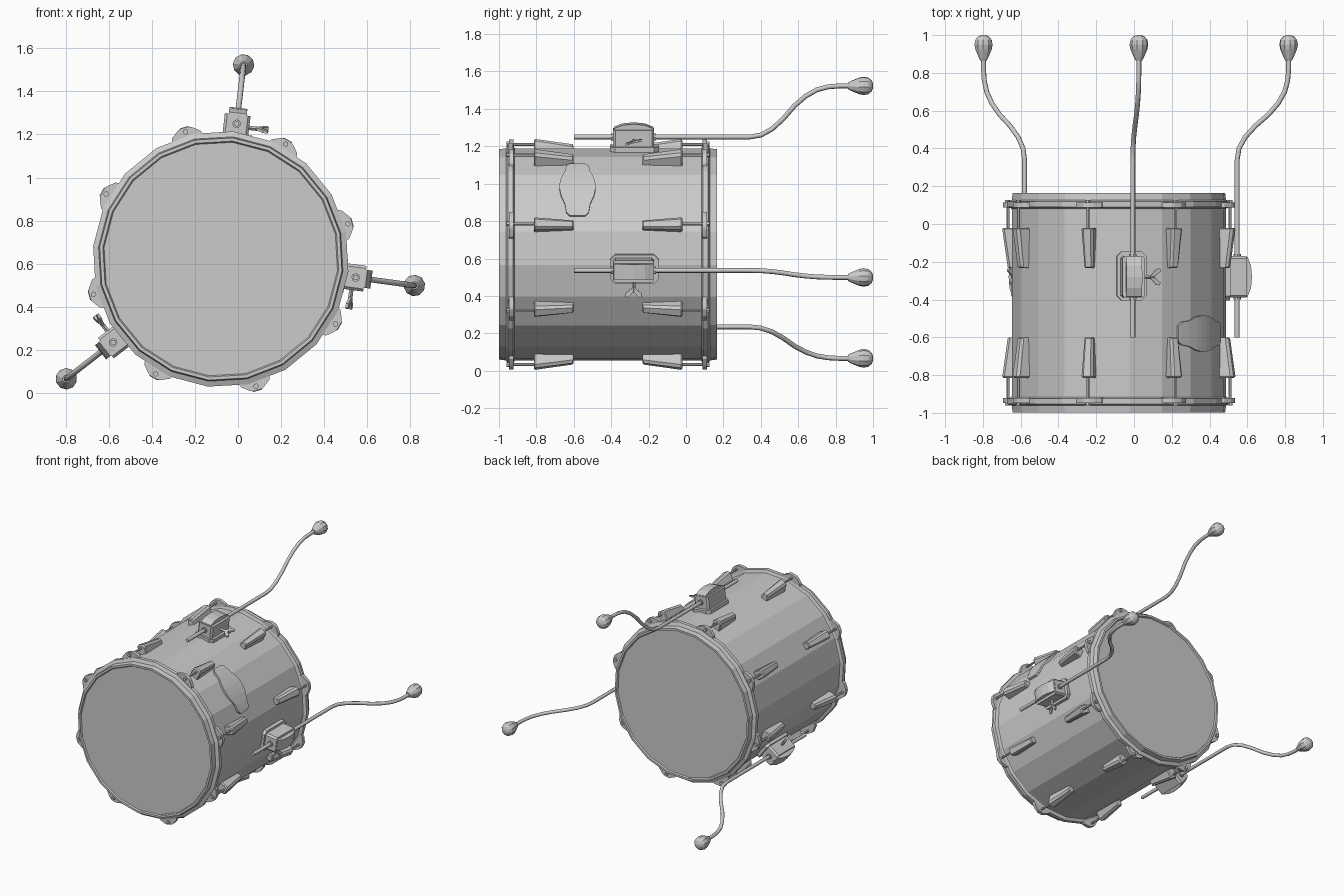
import bpy
from math import sin, cos, pi, radians
from mathutils import Matrix, Vector

cube = bpy.data.objects.get("Cube")
if cube:
    bpy.data.objects.remove(cube)

grey = bpy.data.materials.new("plain_grey")
grey.use_nodes = True
grey.diffuse_color = (0.6, 0.6, 0.6, 1)
grey.node_tree.nodes["Principled BSDF"].inputs["Base Color"].default_value = (0.6, 0.6, 0.6, 1)

CENTRE = Matrix.Translation((-0.08, 0, 0.622))
MID = -0.417          # middle of the drum along y
SIDES = 20


def around(angle):
    """Frame on the drum axis: local z points outward, local x runs clockwise."""
    return CENTRE @ Matrix.Rotation(radians(90 - angle), 4, 'Y')


def mesh(name, verts, faces, matrix):
    me = bpy.data.meshes.new(name)
    me.from_pydata([matrix @ Vector(v) for v in verts], [], faces)
    me.materials.append(grey)
    ob = bpy.data.objects.new(name, me)
    bpy.context.collection.objects.link(ob)
    bpy.ops.object.select_all(action='DESELECT')
    ob.select_set(True)
    bpy.context.view_layer.objects.active = ob
    bpy.ops.object.mode_set(mode='EDIT')
    bpy.ops.mesh.select_all(action='SELECT')
    bpy.ops.mesh.normals_make_consistent(inside=False)
    bpy.ops.object.mode_set(mode='OBJECT')
    return ob


def loft(name, rings, matrix, caps=True):
    """Skin a list of equal point rings and close both ends."""
    n = len(rings[0])
    faces = [(r * n + i, r * n + (i + 1) % n, (r + 1) * n + (i + 1) % n, (r + 1) * n + i)
             for r in range(len(rings) - 1) for i in range(n)]
    if caps:
        faces += [tuple(range(n)), tuple(range((len(rings) - 1) * n, len(rings) * n))]
    return mesh(name, [p for ring in rings for p in ring], faces, matrix)


def lathe(name, profile, matrix, sides, start=0.0, z=0.0, x=0.0):
    """Spin (radius, y) points about the y direction."""
    turn = [radians(start) + 2 * pi * i / sides for i in range(sides)]
    return loft(name, [[(x + r * cos(a), y, z + r * sin(a)) for a in turn] for r, y in profile], matrix)


def slab(name, outline, low, high, matrix):
    """Extrude an (x, z) outline along y."""
    return loft(name, [[(x, y, z) for x, z in outline] for y in (low, high)], matrix)


def rect(cx, cy, w, l, z, bevel=0.0):
    """Rectangle ring with clipped corners at height z."""
    w, l = w / 2, l / 2
    pts = []
    for sx, sy in ((1, 1), (-1, 1), (-1, -1), (1, -1)):
        pair = [(cx + sx * w, cy + sy * (l - bevel), z), (cx + sx * (w - bevel), cy + sy * l, z)]
        pts += pair if sx * sy > 0 else pair[::-1]
    return pts


# Shell
lathe("shell", [(0.57, -0.95), (0.57, 0.116)], CENTRE, SIDES, -23.7)

# Heads and hoops, mirrored about the middle of the drum
hoop = [(0.54, 0.395), (0.54, 0.565), (0.55, 0.582), (0.565, 0.582), (0.57, 0.545),
        (0.595, 0.535), (0.595, 0.508), (0.572, 0.5), (0.54, 0.395)]
for end, side in (("front", -1), ("back", 1)):
    rings = [(r, MID + side * d) for r, d in hoop]
    turn = [radians(-23.7) + 2 * pi * i / SIDES for i in range(SIDES)]
    loft(end + "_hoop", [[(r * cos(a), y, r * sin(a)) for a in turn] for r, y in rings], CENTRE, caps=False)
    lathe(end + "_head", [(0.55, MID + side * 0.55), (0.55, MID + side * 0.572)], CENTRE, SIDES, -23.7)

    # Lugs, tension rods and claws
    for k in range(8):
        frame = around(15.5 + 45 * k)
        lug = []
        for d, w, top in ((0.185, 0.021, 0.60), (0.19, 0.024, 0.607), (0.39, 0.033, 0.635), (0.397, 0.028, 0.628)):
            y = MID + side * d
            lug.append([(-w, y, 0.55), (w, y, 0.55), (w, y, top - 0.015),
                        (w * 0.6, y, top), (-w * 0.6, y, top), (-w, y, top - 0.015)])
        loft(end + "_lug", lug, frame)
        lathe(end + "_tension_rod", [(0.008, MID + side * 0.38), (0.008, MID + side * 0.535)], frame, 6, z=0.61)
        claw = [(-0.075, 0.58), (0.075, 0.58), (0.068, 0.6), (0.035, 0.625),
                (0.02, 0.632), (-0.02, 0.632), (-0.035, 0.625), (-0.068, 0.6)]
        slab(end + "_claw", claw, MID + side * 0.505, MID + side * 0.53, frame)
        lathe(end + "_bolt", [(0.013, MID + side * 0.525), (0.013, MID + side * 0.543)], frame, 6, z=0.612)

# Badge plate wrapped round the shell
widths = [(-18, 0.04), (-16, 0.06), (-11, 0.068), (-6, 0.088), (-2, 0.095), (2, 0.095),
          (6, 0.088), (11, 0.068), (16, 0.06), (18, 0.04)]
rows = []
for deg, w in widths:
    a = radians(deg)
    rows.append([(r * sin(a), -0.58 + s * w, r * cos(a)) for r, s in ((0.56, -1), (0.56, 1), (0.58, 1), (0.58, -1))])
loft("badge", rows, around(39))

# Legs with their brackets
path = [(-0.6, 0.632), (0.34, 0.632), (0.4, 0.642), (0.46, 0.675), (0.52, 0.73), (0.58, 0.8),
        (0.64, 0.852), (0.7, 0.886), (0.76, 0.902), (0.82, 0.907), (0.92, 0.907)]
tip = [(0.018, 0.865), (0.026, 0.88), (0.045, 0.925), (0.05, 0.95), (0.045, 0.975), (0.03, 0.993), (0.012, 1.0)]
for angle in (83.3, -7.8, -142.2):
    frame = around(angle)
    rod = []
    for i, (y, z) in enumerate(path):
        a, b = path[max(i - 1, 0)], path[min(i + 1, len(path) - 1)]
        along = Vector((0, b[0] - a[0], b[1] - a[1])).normalized()
        up = Vector((0, -along.z, along.y))
        rod.append([Vector((0, y, z)) + 0.013 * (up * sin(t * pi / 4) + Vector((cos(t * pi / 4), 0, 0)))
                    for t in range(8)])
    leg = loft("leg_rod", rod, frame)
    bpy.ops.object.shade_smooth_by_angle(angle=radians(50))
    lathe("leg_tip", tip, frame, 10, z=0.907)

    # Bracket base, housing and domed cap
    loft("bracket_base", [rect(0, -0.275, 0.155, 0.26, z, 0.025) for z in (0.55, 0.585)], frame)
    loft("bracket_housing", [rect(0, -0.28, 0.12, 0.22, z, 0.012) for z in (0.57, 0.675)], frame)
    arch = [(-0.39, 0.66), (-0.385, 0.682), (-0.34, 0.7), (-0.28, 0.706),
            (-0.22, 0.7), (-0.175, 0.682), (-0.17, 0.66)]
    loft("bracket_cap", [[(x, y, z) for y, z in arch] for x in (-0.042, 0.042)], frame)
    lathe("bracket_collar", [(0.02, -0.4), (0.02, -0.16)], frame, 8, z=0.632)

    # Wing nut
    loft("wing_bolt", [[(x, -0.28 + 0.01 * cos(t), 0.62 + 0.01 * sin(t)) for t in (0, pi / 2, pi, 3 * pi / 2)]
                       for x in (0.05, 0.12)], frame)
    for s in (-1, 1):
        wing = [(0.085, 0.0), (0.1, 0.012), (0.125, 0.042), (0.145, 0.045), (0.15, 0.03), (0.115, 0.0)]
        loft("wing", [[(x, -0.28 + s * d, z + s * d * 0.25) for x, d in wing] for z in (0.614, 0.626)], frame)
